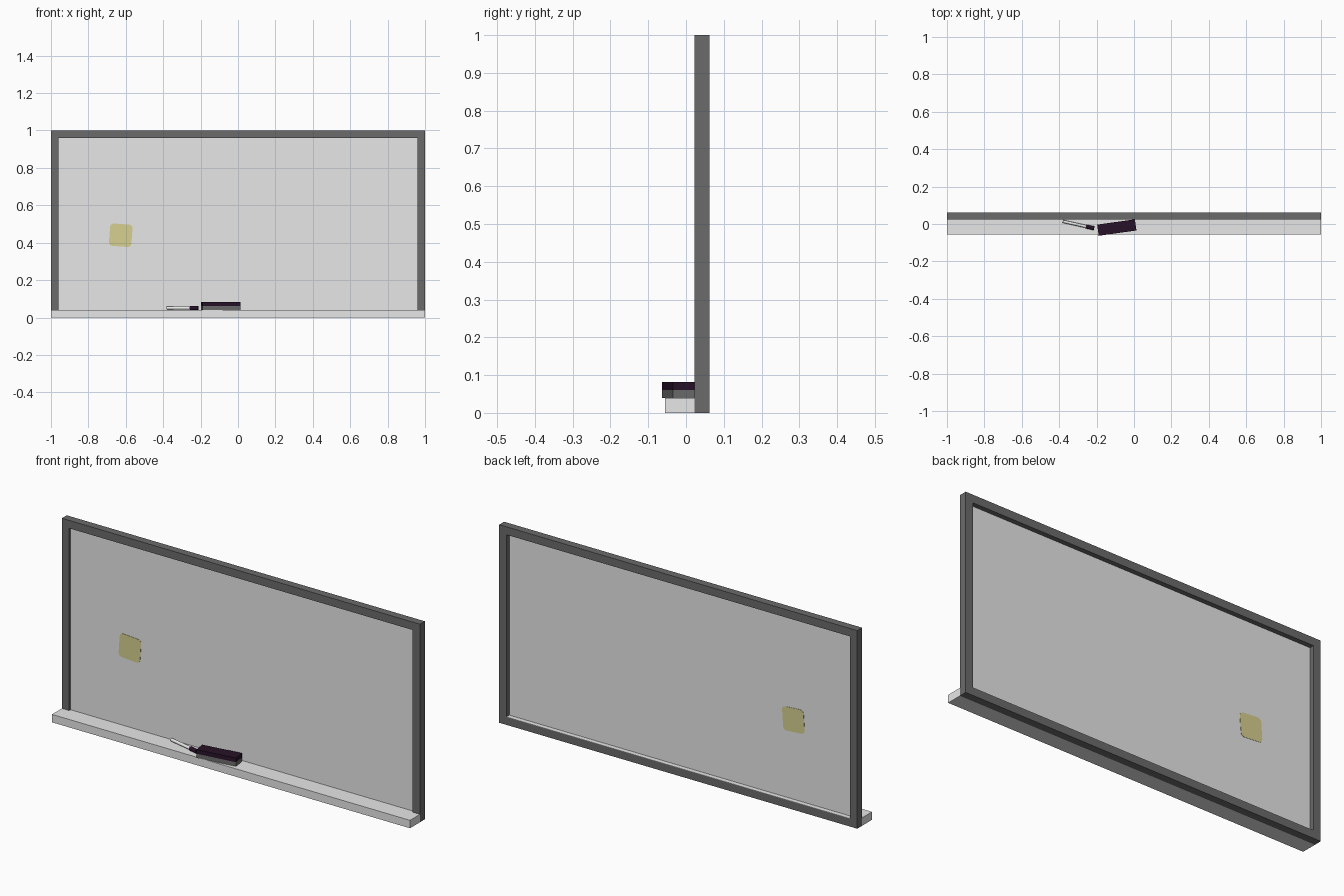
import bpy, bmesh, math
from mathutils import Matrix, Vector

if "Cube" in bpy.data.objects:
    bpy.data.objects.remove(bpy.data.objects["Cube"])


def material(name, rgb):
    m = bpy.data.materials.new(name)
    m.diffuse_color = (*rgb, 1)
    m.use_nodes = True
    m.node_tree.nodes["Principled BSDF"].inputs["Base Color"].default_value = m.diffuse_color
    return m


WHITE = material("board_white", (0.8, 0.8, 0.8))
GREY = material("frame_grey", (0.147, 0.147, 0.147))
DARK = material("dark_plum", (0.02, 0.006, 0.02))
YELLOW = material("note_yellow", (0.68, 0.64, 0.28))


def finish(name, bm, mat):
    bmesh.ops.recalc_face_normals(bm, faces=bm.faces)
    me = bpy.data.meshes.new(name)
    bm.to_mesh(me)
    bm.free()
    me.materials.append(mat)
    ob = bpy.data.objects.new(name, me)
    bpy.context.collection.objects.link(ob)
    return ob


def box(name, x, y, z, mat, turn=0):
    """Box from (min, max) ranges, turned about its own vertical axis."""
    size = [b - a for a, b in (x, y, z)]
    mid = Vector([(a + b) / 2 for a, b in (x, y, z)])
    bm = bmesh.new()
    bmesh.ops.create_cube(bm, size=1, matrix=Matrix.Translation(mid)
                          @ Matrix.Rotation(turn, 4, 'Z') @ Matrix.Diagonal((*size, 1)))
    return finish(name, bm, mat)


def prism(name, outline, y, mat):
    """Outline in the xz plane extruded over a y range."""
    bm = bmesh.new()
    face = bm.faces.new([bm.verts.new((px, y[0], pz)) for px, pz in outline])
    ext = bmesh.ops.extrude_face_region(bm, geom=[face])
    moved = [v for v in ext["geom"] if isinstance(v, bmesh.types.BMVert)]
    bmesh.ops.translate(bm, verts=moved, vec=(0, y[1] - y[0], 0))
    return finish(name, bm, mat)


def rod(name, a, b, r1, r2, mat, sides=12):
    a, b = Vector(a), Vector(b)
    rot = (b - a).to_track_quat('Z', 'Y').to_matrix().to_4x4()
    bm = bmesh.new()
    bmesh.ops.create_cone(bm, cap_ends=True, segments=sides, radius1=r1, radius2=r2,
                          depth=(b - a).length,
                          matrix=Matrix.Translation((a + b) / 2) @ rot)
    ob = finish(name, bm, mat)
    for p in ob.data.polygons:
        p.use_smooth = len(p.vertices) == 4
    ob.data.set_sharp_from_angle(angle=math.radians(40))
    return ob


# Frame: four bars around the board
FY, T = (0.023, 0.062), 0.04
for side, name in ((-1, "frame_left"), (1, "frame_right")):
    box(name, sorted((side * 1.0, side * (1 - T))), FY, (0, 1), GREY)
box("frame_top", (-1 + T, 1 - T), FY, (1 - T, 1), GREY)
box("frame_bottom", (-1 + T, 1 - T), FY, (0, T - 0.002), GREY)

# Board panel and the light ledge under it
box("board", (-0.96, 0.96), (0.034, 0.038), (T, 0.96), WHITE)
box("ledge", (-0.96, 0.96), FY, (T - 0.002, T), WHITE)

# Tray along the bottom
box("tray", (-1, 1), (-0.056, 0.023), (0, T), WHITE)

# Sticky note: rounded square, visible from both sides of the board
outline = []
half, rad, tilt = 0.06, 0.018, math.radians(-4)
for k, (sx, sz) in enumerate(((1, 1), (-1, 1), (-1, -1), (1, -1))):
    for j in range(4):
        ang = math.radians(90 * k + 30 * j)
        px = sx * (half - rad) + rad * math.cos(ang)
        pz = sz * (half - rad) + rad * math.sin(ang)
        outline.append((-0.627 + px * math.cos(tilt) - pz * math.sin(tilt),
                        0.44 + px * math.sin(tilt) + pz * math.cos(tilt)))
prism("sticky_note", outline, (0.0325, 0.0395), YELLOW)

# Eraser: grey felt with a dark grip
EX, EY, TURN = (-0.194, 0.010), (-0.049, 0.011), math.radians(8)
box("eraser_felt", EX, EY, (T, 0.061), GREY, TURN)
box("eraser_grip", EX, EY, (0.061, 0.082), DARK, TURN)

# Marker: slim light body with a thicker dark cap
start, end = Vector((-0.38, 0.014, 0.051)), Vector((-0.213, -0.023, 0.051))
split = start.lerp(end, 0.74)
rod("marker_body", start, split, 0.008, 0.008, WHITE)
rod("marker_cap", split, end, 0.0105, 0.0105, DARK)
